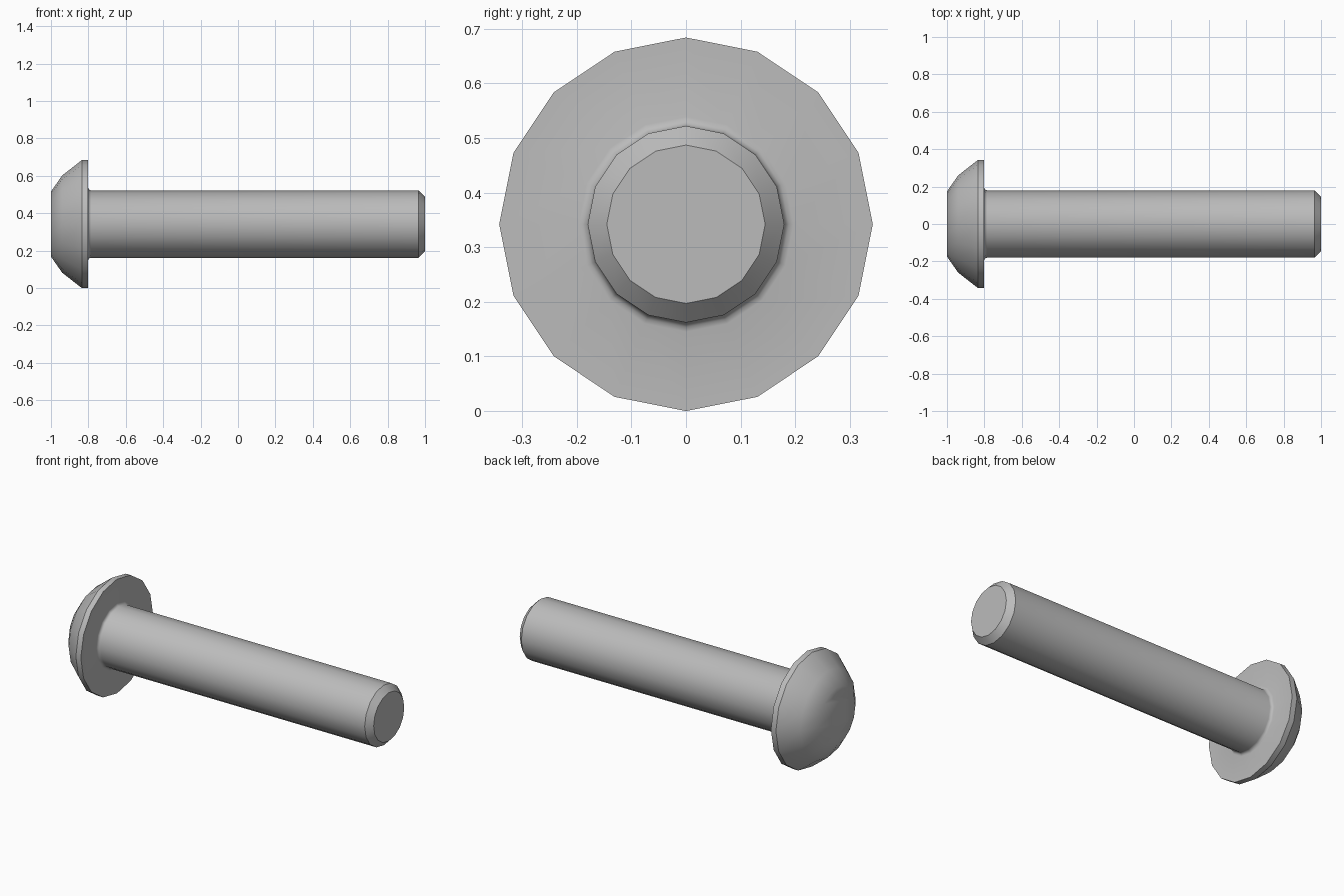
import bpy, bmesh, math
from mathutils import Vector

cube = bpy.data.objects.get("Cube")
if cube:
    bpy.data.objects.remove(cube, do_unlink=True)

SIDES = 16
HEAD_R = 0.342

steel = bpy.data.materials.new("grey steel")
steel.use_nodes = True
colour = (0.5, 0.5, 0.5, 1)
steel.diffuse_color = colour
steel.node_tree.nodes["Principled BSDF"].inputs["Base Color"].default_value = colour

bm = bmesh.new()


def ring(x, radius, count=SIDES, phase=0.0):
    """Closed loop of vertices around the bolt axis, first one at the top."""
    verts = []
    for i in range(count):
        a = phase + math.tau * i / count
        verts.append(bm.verts.new((x, radius * math.sin(a), HEAD_R + radius * math.cos(a))))
    return verts


def skin(a, b):
    """Quads between two rings of equal count."""
    n = len(a)
    for i in range(n):
        j = (i + 1) % n
        bm.faces.new((a[i], a[j], b[j], b[i]))


def loop_edges(verts):
    return [bm.edges.get((v, verts[i - 1])) or bm.edges.new((v, verts[i - 1]))
            for i, v in enumerate(verts)]


# Domed head and flange, as (x, radius)
profile = [(-1.0, 0.174), (-0.94, 0.26), (-0.835, HEAD_R), (-0.802, HEAD_R)]
# Fillet under the head
fillet = 0.017
for i in range(4):
    a = math.radians(30 * i)
    profile.append((-0.802 + fillet * (1 - math.cos(a)), 0.18 + fillet * (1 - math.sin(a))))
# Shank and chamfered tip
profile += [(0.965, 0.18), (1.0, 0.145)]

rings = [ring(x, r) for x, r in profile]
for a, b in zip(rings, rings[1:]):
    skin(a, b)
bm.faces.new(rings[-1])

# Hexagonal socket sunk into the head
mouth = ring(-1.0, 0.125, 6)
floor = ring(-0.88, 0.125, 6)
skin(mouth, floor)
bm.faces.new(floor)
bmesh.ops.bridge_loops(bm, edges=loop_edges(rings[0]) + loop_edges(mouth))

bmesh.ops.recalc_face_normals(bm, faces=bm.faces)
mesh = bpy.data.meshes.new("socket_bolt")
bm.to_mesh(mesh)
bm.free()
mesh.materials.append(steel)

bolt = bpy.data.objects.new("socket_bolt", mesh)
bpy.context.collection.objects.link(bolt)
bpy.context.view_layer.objects.active = bolt
bolt.select_set(True)
bpy.ops.object.shade_smooth_by_angle(angle=math.radians(37))
